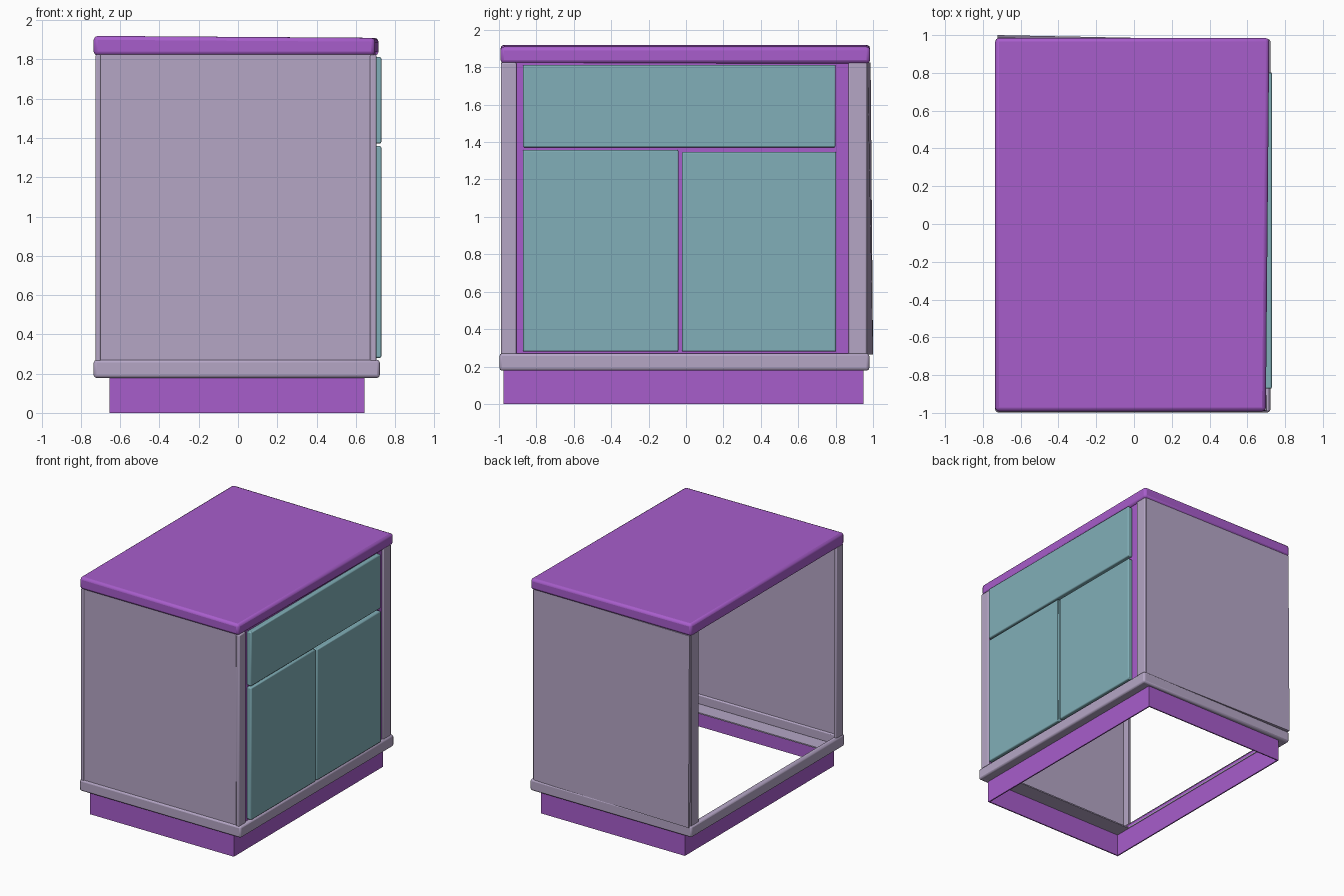
import bpy, bmesh
from mathutils import Vector

if "Cube" in bpy.data.objects:
    bpy.data.objects.remove(bpy.data.objects["Cube"])


def material(name, rgb):
    m = bpy.data.materials.new(name)
    m.diffuse_color = (*rgb, 1)
    m.use_nodes = True
    m.node_tree.nodes["Principled BSDF"].inputs["Base Color"].default_value = m.diffuse_color
    return m


PURPLE = material("purple", (0.39, 0.11, 0.60))
LILAC = material("lilac", (0.46, 0.38, 0.56))
TEAL = material("teal", (0.22, 0.43, 0.48))


def box(name, x, y, z, mat, bevel=0.0, tweak=None, segments=2):
    """Box from (min, max) ranges; tweak moves corners before bevelling."""
    bm = bmesh.new()
    bmesh.ops.create_cube(bm, size=1)
    for v in bm.verts:
        v.co = Vector([r[0] if c < 0 else r[1] for c, r in zip(v.co, (x, y, z))])
        if tweak:
            tweak(v.co)
    return finish(name, bm, mat, bevel, segments)


def frame(name, outer, inner, z, mat, bevel=0.0):
    """Rectangular ring; outer and inner are (x0, x1, y0, y1)."""
    bm = bmesh.new()
    loops = []
    for r, h in ((outer, z[0]), (outer, z[1]), (inner, z[1]), (inner, z[0])):
        x0, x1, y0, y1 = r
        loops.append([bm.verts.new((a, b, h)) for a, b in
                      ((x0, y0), (x1, y0), (x1, y1), (x0, y1))])
    for k in range(4):
        a, b = loops[k], loops[(k + 1) % 4]
        for i in range(4):
            j = (i + 1) % 4
            bm.faces.new((a[i], a[j], b[j], b[i]))
    bmesh.ops.recalc_face_normals(bm, faces=bm.faces)
    return finish(name, bm, mat, bevel)


def finish(name, bm, mat, bevel, segments=2):
    mesh = bpy.data.meshes.new(name)
    bm.to_mesh(mesh)
    bm.free()
    ob = bpy.data.objects.new(name, mesh)
    bpy.context.collection.objects.link(ob)
    mesh.materials.append(mat)
    if bevel:
        mod = ob.modifiers.new("rounded_edges", 'BEVEL')
        mod.width, mod.segments = bevel, segments
    return ob


# Plinth: thin open ring on the floor
frame("plinth", (-0.655, 0.645, -0.975, 0.95), (-0.645, 0.635, -0.965, 0.94),
      (0, 0.215), PURPLE)

# Base moulding with a flat inner ledge
frame("base_moulding", (-0.735, 0.722, -0.997, 0.98), (-0.69, 0.68, -0.955, 0.935),
      (0.178, 0.27), LILAC, 0.014)
frame("base_ledge", (-0.70, 0.69, -0.97, 0.95), (-0.64, 0.63, -0.83, 0.81),
      (0.18, 0.19), LILAC)


# Worktop, slightly out of square
def skew_top(co):
    if co.x > 0:
        co.x += 0.016 if co.y > 0 else -0.002
        if co.z > 1.9:
            co.z -= 0.01


box("worktop", (-0.735, 0.70), (-0.992, 0.985), (1.82, 1.92), PURPLE, 0.02, skew_top)


# Side skins; the rear one splays outward at its back bottom corner
def splay(co):
    if co.x < 0:
        co.y += 0.028 if co.z < 1 else 0.015


box("side_skin_front", (-0.722, 0.695), (-0.985, -0.962), (0.262, 1.825), LILAC)
box("side_skin_back", (-0.722, 0.69), (0.95, 0.972), (0.265, 1.825), LILAC, 0, splay)

# Corner stiles on the door side and open side
for label, y in (("left", (-0.99, -0.905)), ("right", (0.868, 0.968))):
    box("door_stile_" + label, (0.672, 0.705), y, (0.26, 1.825), LILAC, 0.008)
    box("open_stile_" + label, (-0.725, -0.70), y, (0.26, 1.825), LILAC, 0.005)

# Face panel behind the doors
box("face_panel", (0.665, 0.692), (-0.91, 0.872), (0.255, 1.825), PURPLE)

# Drawer front and pair of doors
for name, y, z in (("drawer_front", (-0.872, 0.80), (1.372, 1.812)),
                   ("door_left", (-0.872, -0.04), (0.28, 1.358)),
                   ("door_right", (-0.022, 0.803), (0.28, 1.348))):
    box(name, (0.688, 0.73), y, z, TEAL, 0.008)

# Smooth the rounded edges only
for ob in bpy.context.collection.objects:
    ob.select_set(True)
    bpy.context.view_layer.objects.active = ob
bpy.ops.object.shade_smooth_by_angle(angle=0.6)
